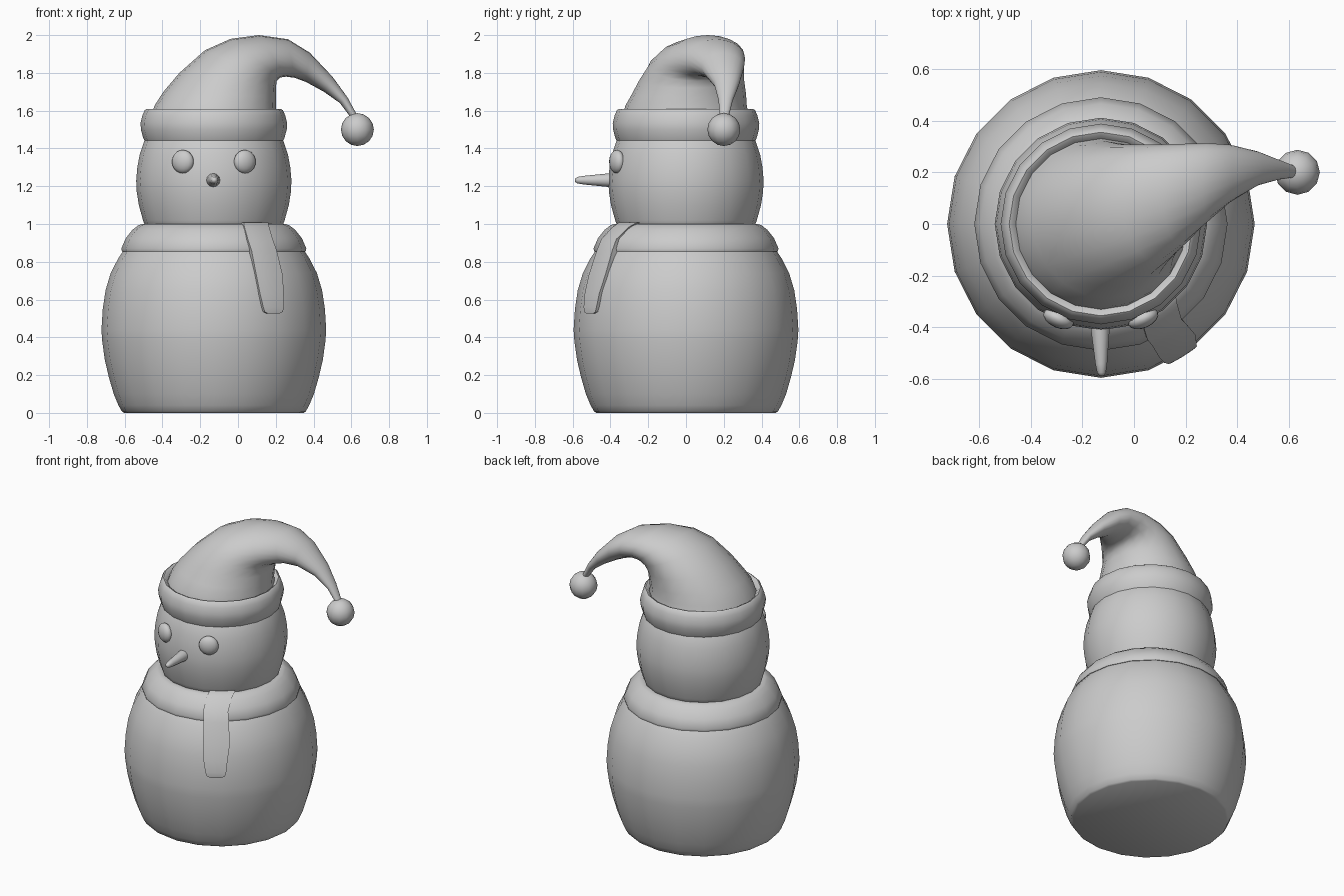
import bpy, bmesh, math
from math import sin, cos, pi, sqrt
from mathutils import Matrix, Vector

CX = -0.128   # axis of the snow body
SEG = 20


def finish(name, bm, angle=40):
    bmesh.ops.recalc_face_normals(bm, faces=bm.faces)
    me = bpy.data.meshes.new(name)
    bm.to_mesh(me)
    bm.free()
    ob = bpy.data.objects.new(name, me)
    bpy.context.collection.objects.link(ob)
    bpy.ops.object.select_all(action='DESELECT')
    ob.select_set(True)
    bpy.context.view_layer.objects.active = ob
    bpy.ops.object.shade_smooth_by_angle(angle=math.radians(angle))
    return ob


def loft(name, rings, closed=False, angle=40):
    """Skin a list of point rings; cap the ends or close into a tube."""
    bm = bmesh.new()
    vs = [[bm.verts.new(p) for p in r] for r in rings]
    n = len(vs[0])
    pairs = list(zip(vs, vs[1:])) + ([(vs[-1], vs[0])] if closed else [])
    for a, b in pairs:
        for i in range(n):
            j = (i + 1) % n
            bm.faces.new((a[i], a[j], b[j], b[i]))
    if not closed:
        bm.faces.new(vs[0])
        bm.faces.new(vs[-1])
    return finish(name, bm, angle)


def lathe(name, profile, closed=False, angle=40):
    rings = [[(CX + r * cos(2 * pi * i / SEG), r * sin(2 * pi * i / SEG), z)
              for i in range(SEG)] for r, z in profile]
    return loft(name, rings, closed, angle)


def ball(name, loc, radii, turn=0, u=16, v=10):
    bm = bmesh.new()
    m = Matrix.Translation(loc) @ Matrix.Rotation(turn, 4, 'Z') @ Matrix.Diagonal((*radii, 1))
    bmesh.ops.create_uvsphere(bm, u_segments=u, v_segments=v, radius=1, matrix=m)
    return finish(name, bm, 80)


# Snow body and head
lathe("body", [(0.475, 0.0), (0.487, 0.008), (0.505, 0.04), (0.53, 0.10), (0.556, 0.19),
               (0.577, 0.28), (0.591, 0.38), (0.595, 0.44), (0.588, 0.55), (0.573, 0.65),
               (0.546, 0.74), (0.505, 0.82), (0.465, 0.88), (0.40, 0.94), (0.30, 0.96)])
lathe("head", [(0.30, 0.94), (0.36, 0.98), (0.375, 1.02), (0.397, 1.10), (0.408, 1.17),
               (0.411, 1.23), (0.405, 1.30), (0.392, 1.37), (0.368, 1.44), (0.33, 1.50)])

# Scarf collar and its hanging end
lathe("scarf", [(0.465, 0.855), (0.486, 0.855), (0.49, 0.87), (0.466, 0.925), (0.43, 0.97),
                (0.40, 0.993), (0.38, 1.0), (0.366, 0.997), (0.36, 0.96)], closed=True)

# rows: z, left and right x from the axis, outer radius
tail = [(1.008, 0.158, 0.288, 0.388), (0.985, 0.162, 0.293, 0.42), (0.92, 0.18, 0.312, 0.483),
        (0.86, 0.20, 0.333, 0.513), (0.73, 0.225, 0.365, 0.562), (0.63, 0.245, 0.37, 0.590),
        (0.56, 0.262, 0.371, 0.602), (0.535, 0.27, 0.365, 0.603), (0.525, 0.29, 0.345, 0.602)]
rings = []
for z, a, b, r in tail:
    arc = []
    for i in range(5):
        x = a + (b - a) * i / 4
        arc.append(Vector((x, -sqrt(r * r - x * x), 0)))
    outer = [p + Vector((CX, 0, z)) for p in arc]
    inner = [p * (1 - 0.035 / r) + Vector((CX, 0, z)) for p in reversed(arc)]
    rings.append(outer + inner)
loft("scarf_end", rings)

# Hat brim
lathe("hat_brim", [(0.34, 1.435), (0.364, 1.435), (0.374, 1.455), (0.386, 1.50), (0.388, 1.535),
                   (0.378, 1.575), (0.366, 1.602), (0.355, 1.61), (0.343, 1.604), (0.325, 1.58)],
      closed=True)

# Drooping hat: each ring spans an upper and a lower point, plus y centre and y radius
spans = [(-0.46, 1.58, 0.204, 1.58, 0.0, 0.332), (-0.44, 1.63, 0.2, 1.62, 0.0, 0.322),
         (-0.395, 1.70, 0.2, 1.67, 0.015, 0.303),
         (-0.31, 1.80, 0.2, 1.72, 0.03, 0.278), (-0.175, 1.92, 0.205, 1.757, 0.055, 0.253),
         (-0.04, 1.98, 0.225, 1.776, 0.08, 0.228), (0.11, 2.0, 0.255, 1.78, 0.115, 0.195),
         (0.265, 1.978, 0.30, 1.774, 0.16, 0.153), (0.38, 1.907, 0.36, 1.752, 0.195, 0.112),
         (0.5, 1.78, 0.455, 1.70, 0.215, 0.066), (0.58, 1.67, 0.54, 1.64, 0.21, 0.038),
         (0.637, 1.565, 0.603, 1.555, 0.202, 0.022)]
rings = []
for ux, uz, lx, lz, yc, ry in spans:
    c = Vector(((ux + lx) / 2, yc, (uz + lz) / 2))
    h = Vector(((lx - ux) / 2, 0, (lz - uz) / 2))
    rings.append([c + h * cos(2 * pi * i / SEG) + Vector((0, ry * sin(2 * pi * i / SEG), 0))
                  for i in range(SEG)])
loft("hat", rings, angle=60)
ball("pompom", (0.632, 0.2, 1.50), (0.087, 0.087, 0.087), u=12, v=8)

# Eyes, mirrored about the face
for side, name in ((-1, "eye_left"), (1, "eye_right")):
    ball(name, (CX + side * 0.164, -0.366, 1.33), (0.062, 0.036, 0.062), side * 0.42)

# Carrot nose with a rounded tip
nose = [(-0.36, 0.038), (-0.41, 0.036), (-0.47, 0.030), (-0.54, 0.023), (-0.575, 0.017),
        (-0.588, 0.008)]
loft("nose", [[(-0.131 - 0.03 * (y + 0.40) + r * cos(2 * pi * i / 12), y,
                1.232 + r * sin(2 * pi * i / 12)) for i in range(12)] for y, r in nose], angle=60)
